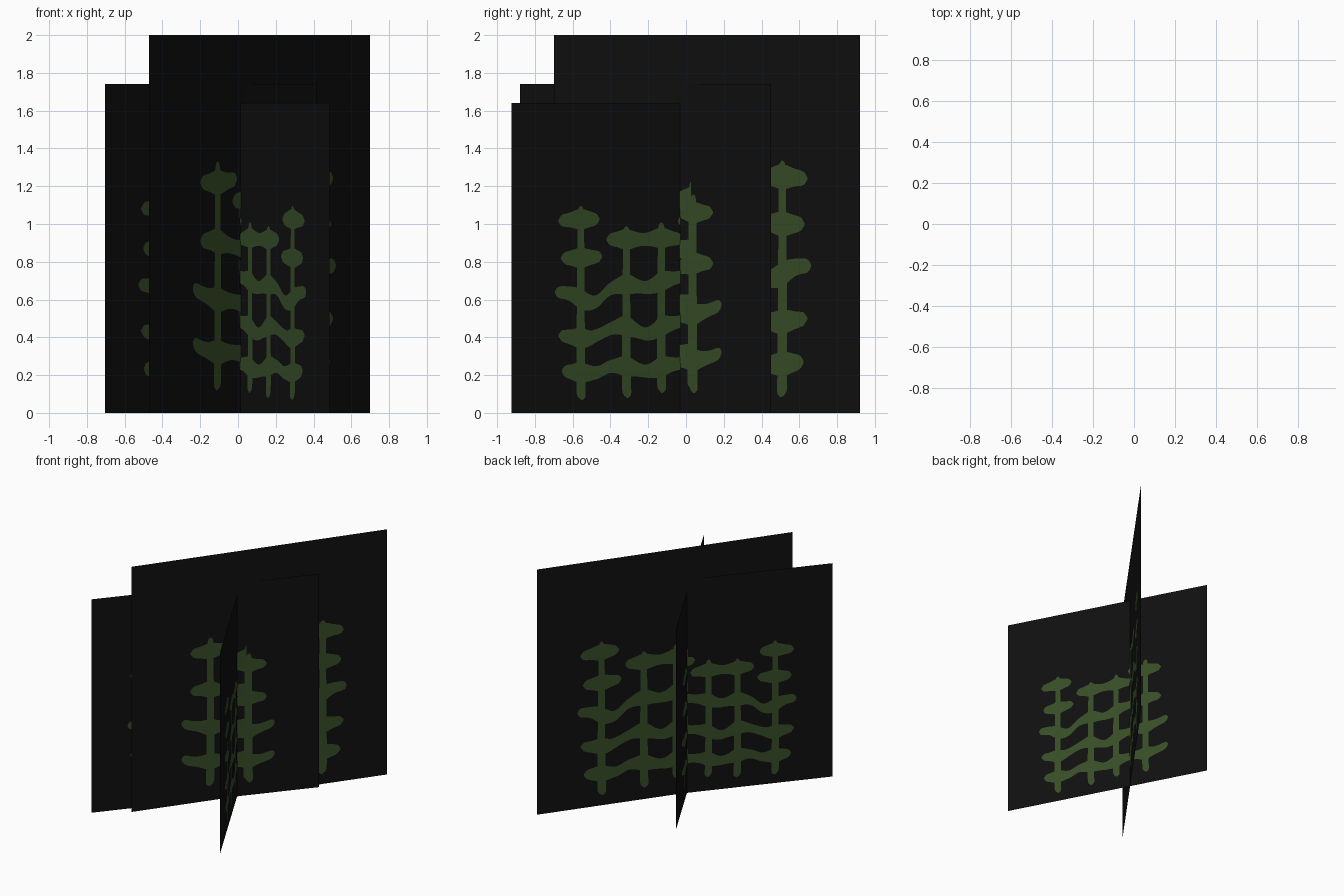
import bpy
import bmesh
from math import sqrt, exp
from mathutils import Vector

cube = bpy.data.objects.get("Cube")
if cube:
    bpy.data.objects.remove(cube)


def make_material(name, colour):
    mat = bpy.data.materials.new(name)
    mat.use_nodes = True
    mat.diffuse_color = (*colour, 1)
    bsdf = mat.node_tree.nodes["Principled BSDF"]
    bsdf.inputs["Base Color"].default_value = (*colour, 1)
    bsdf.inputs["Roughness"].default_value = 1
    return mat


black = make_material("near black", (0.005, 0.005, 0.005))
green = make_material("dark leaf green", (0.038, 0.075, 0.021))

# Stems and leafy rows, in percent of the panel's side
STEMS = [(25.2, 4.2, 66.8), (41.8, 4.8, 60.3), (54.5, 6.5, 61.5), (69.2, 6, 66.5)]
ROWS = [
    [(17, 62), (25, 62.5), (32, 62.5)],
    [(18, 50), (25, 50), (33, 50.5)],
    [(34.5, 56), (42, 56), (48, 56), (55, 56.5), (62.5, 56)],
    [(60.5, 62), (68, 61), (77, 61)],
    [(15.8, 39), (21, 38.5), (27, 36), (31, 36), (36, 40), (42, 41.5), (49, 40.5),
     (55, 42.5), (62, 44), (70, 45.5), (77, 45.5)],
    [(17, 25), (27, 24), (31, 25), (37, 27.5), (42, 28), (49, 25.5), (55, 28),
     (62, 29.5), (70, 30), (76, 31.5), (80.5, 33)],
    [(18.3, 13.5), (25, 13), (31, 13), (36, 15), (42, 15), (49, 13.5), (55, 15),
     (62, 16), (70, 16), (76, 17), (80.5, 18.5)],
]


def spline(points, steps=8):
    """Catmull-Rom samples through the given points."""
    pts = [Vector(p) / 100 for p in points]
    pts = [2 * pts[0] - pts[1]] + pts + [2 * pts[-1] - pts[-2]]
    out = []
    for a, b, c, d in zip(pts, pts[1:], pts[2:], pts[3:]):
        for i in range(steps):
            t = i / steps
            out.append(b + (c - a) * t / 2 + (2 * a - 5 * b + 4 * c - d) * t * t / 2
                       + (3 * b - a - 3 * c + d) * t ** 3 / 2)
    return out + [pts[-2]]


def ribbon(bm, path, radius, side, place):
    """A rounded-end strip along the path, widened along the side direction."""
    pairs = []
    for p in path:
        end = min((p - path[0]).length, (p - path[-1]).length)
        k = min(1, end / 0.025)
        r = radius(p) * max(0.15, sqrt(1 - (1 - k) ** 2))
        pairs.append([bm.verts.new(place(p + side * r)), bm.verts.new(place(p - side * r))])
    for (a, b), (c, d) in zip(pairs, pairs[1:]):
        bm.faces.new((a, b, d, c))


def leaf_radius(p):
    # leaves swell around each stem
    return 0.02 + 0.013 * max(exp(-((p.x - s / 100) / 0.036) ** 2) for s, _, _ in STEMS)


def finish(bm, name, mat):
    mesh = bpy.data.meshes.new(name)
    bm.to_mesh(mesh)
    bm.free()
    mesh.materials.append(mat)
    bpy.context.collection.objects.link(bpy.data.objects.new(name, mesh))


def build_panel(name, start, end, height):
    """Upright sheet with the same painted plants on both faces."""
    start, end = Vector((*start, 0)), Vector((*end, 0))
    along, up = end - start, Vector((0, 0, height))
    normal = along.cross(up).normalized()

    bm = bmesh.new()
    bm.faces.new([bm.verts.new(v) for v in (start, end, end + up, start + up)])
    finish(bm, name + "_panel", black)

    for label, sign in (("outer", 1), ("inner", -1)):
        def place(p):
            return start + along * p.x + up * p.y + normal * 0.003 * sign

        bm = bmesh.new()
        for row in ROWS:
            ribbon(bm, spline(row), leaf_radius, Vector((0, 1)), place)
        for s, low, high in STEMS:
            path = spline([(s + 0.4, low), (s, low + 8), (s, high - 6), (s, high)])
            ribbon(bm, path, lambda p: 0.017 - 0.008 * p.y, Vector((1, 0)), place)
        if sign < 0:
            bmesh.ops.reverse_faces(bm, faces=bm.faces)
        finish(bm, f"{name}_{label}_plants", green)


# Three crossing panels
build_panel("tall", (0.70, 0.92), (-0.47, -0.70), 2)
build_panel("middle", (-0.705, -0.88), (0.415, 0.45), 1.74)
build_panel("short", (0.485, -0.925), (-0.283, 0.53), 1.64)
